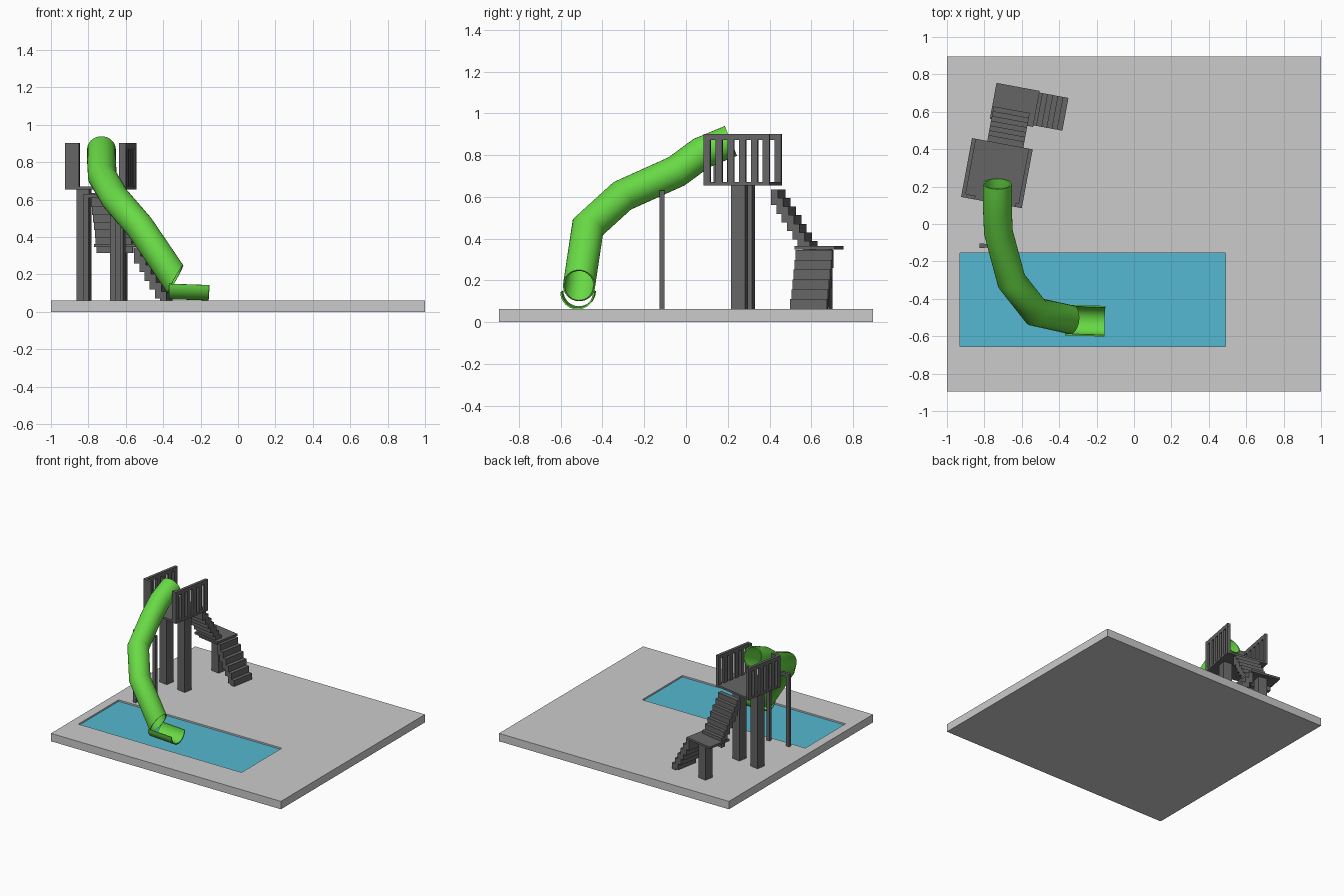
import bpy, bmesh, math
from mathutils import Vector, Matrix

if "Cube" in bpy.data.objects:
    bpy.data.objects.remove(bpy.data.objects["Cube"])


def material(name, rgb):
    m = bpy.data.materials.new(name)
    m.diffuse_color = (*rgb, 1)
    m.use_nodes = True
    m.node_tree.nodes["Principled BSDF"].inputs["Base Color"].default_value = m.diffuse_color
    return m


GREEN = material("slide_green", (0.14, 0.70, 0.06))
BLUE = material("water_blue", (0.09, 0.48, 0.64))
DARK = material("dark_grey", (0.13, 0.13, 0.13))

# Tower frame: turned about 10.5 degrees around the platform centre
TOWER = Matrix.Translation((-0.733, 0.272, 0)) @ Matrix.Rotation(math.radians(-10.5), 4, 'Z')


def finish(name, bm, mat=None):
    me = bpy.data.meshes.new(name)
    bm.to_mesh(me)
    bm.free()
    ob = bpy.data.objects.new(name, me)
    bpy.context.collection.objects.link(ob)
    if mat:
        me.materials.append(mat)
    return ob


def box(name, x, y, z, mat=None, frame=None):
    """Box from (min, max) ranges, optionally placed in the tower frame."""
    bm = bmesh.new()
    bmesh.ops.create_cube(bm, size=1)
    for v in bm.verts:
        v.co = [r[0] + (c + 0.5) * (r[1] - r[0]) for c, r in zip(v.co, (x, y, z))]
    if frame:
        bm.transform(frame)
    return finish(name, bm, mat)


def tower_box(name, x, y, z):
    return box(name, x, y, z, DARK, TOWER)


def tube(name, path, radius, mat, arc=(0, 2 * math.pi), sides=32, wall=0.008):
    """Mitred pipe along a polyline; a partial arc gives an open chute."""
    pts = [Vector(p) for p in path]
    dirs = [(b - a).normalized() for a, b in zip(pts, pts[1:])]
    side = dirs[0].cross(Vector((0, 0, 1))).normalized()
    up = side.cross(dirs[0])
    closed = arc[1] - arc[0] > 6.2
    n = sides if closed else sides + 1
    ring = []
    for i in range(n):
        a = arc[0] + (arc[1] - arc[0]) * i / sides
        ring.append(pts[0] + radius * (math.cos(a) * side + math.sin(a) * up))
    rings = [ring]
    for i, d in enumerate(dirs):
        nxt = dirs[i + 1] if i + 1 < len(dirs) else END_DIR.get(name, d)
        nor = (d + nxt).normalized()
        c = pts[i + 1]
        rings.append([p + d * ((c - p).dot(nor) / d.dot(nor)) for p in rings[-1]])
    bm = bmesh.new()
    vs = [[bm.verts.new(p) for p in r] for r in rings]
    for r0, r1 in zip(vs, vs[1:]):
        for i in range(n if closed else n - 1):
            j = (i + 1) % n
            bm.faces.new((r0[i], r1[i], r1[j], r0[j]))
    # Make every face point away from the axis
    f = next(iter(bm.faces))
    f.normal_update()
    axis = (pts[0] + pts[1]) / 2
    if f.normal.dot(f.calc_center_median() - axis) < 0:
        bmesh.ops.reverse_faces(bm, faces=bm.faces[:])
    ob = finish(name, bm, mat)
    mod = ob.modifiers.new("wall", 'SOLIDIFY')
    mod.thickness = wall
    mod.offset = -1
    bpy.ops.object.select_all(action='DESELECT')
    ob.select_set(True)
    bpy.context.view_layer.objects.active = ob
    bpy.ops.object.modifier_apply(modifier="wall")
    bpy.ops.object.shade_smooth_by_angle(angle=math.radians(40))
    return ob


# Ground slab with a shallow pool recess, and the water
slab = box("ground_slab", (-1, 1), (-0.895, 0.895), (0, 0.062))
cutter = box("pool_cutter", (-0.93, 0.49), (-0.655, -0.155), (0.03, 0.2))
cutter.hide_render = True
cut = slab.modifiers.new("pool", 'BOOLEAN')
cut.operation, cut.solver, cut.object = 'DIFFERENCE', 'EXACT', cutter
bpy.context.view_layer.objects.active = slab
bpy.ops.object.modifier_apply(modifier="pool")
bpy.data.objects.remove(cutter)
box("pool_water", (-0.93, 0.49), (-0.655, -0.155), (0.03, 0.05), BLUE)

# Platform and its two posts
tower_box("platform", (-0.165, 0.165), (-0.16, 0.16), (0.655, 0.67))
for s, label in ((-1, "left"), (1, "right")):
    c = s * 0.092
    tower_box(label + "_post", (c - 0.035, c + 0.035), (-0.035, 0.035), (0.06, 0.656))
    # Side railing: top bar and six slats
    x = sorted((s * 0.165, s * 0.143))
    tower_box(label + "_rail_bar", x, (-0.16, 0.16), (0.872, 0.902))
    for i in range(6):
        y0 = -0.16 + i * 0.0575
        tower_box(f"{label}_rail_slat_{i}", x, (y0, y0 + 0.032), (0.66, 0.88))
# Front boards either side of the slide mouth
tower_box("left_front_board", (-0.165, -0.09), (-0.16, -0.14), (0.66, 0.902))
tower_box("right_front_board", (0.128, 0.165), (-0.16, -0.14), (0.66, 0.902))

# Upper stairs, landing with post, lower stairs
for i in range(7):
    y0, top = 0.158 + i * 0.026, 0.635 - i * 0.041
    tower_box(f"upper_step_{i}", (-0.082, 0.114), (y0, y0 + 0.034), (top - 0.075, top))
tower_box("landing", (-0.09, 0.145), (0.278, 0.474), (0.348, 0.364))
tower_box("landing_post", (-0.005, 0.065), (0.365, 0.435), (0.06, 0.35))
for i in range(6):
    x0, top = 0.128 + i * 0.028, 0.345 - i * 0.047
    tower_box(f"lower_step_{i}", (x0, x0 + 0.035), (0.287, 0.465), (max(0.06, top - 0.085), top))

# Slide supports
for x, label in ((-0.812, "left"), (-0.642, "right")):
    box(label + "_slide_pole", (x - 0.013, x + 0.013), (-0.128, -0.104), (0.06, 0.63), DARK)
box("slide_crossbar", (-0.82, -0.634), (-0.126, -0.106), (0.608, 0.63), DARK)

# Tube slide ending in a mitre, then the open half-round chute
END_DIR = {"tube_slide": Vector((0.99, -0.02, -0.05))}
tube("tube_slide", [(-0.73, 0.215, 0.868), (-0.73, 0.075, 0.81), (-0.725, -0.045, 0.722),
                    (-0.655, -0.305, 0.605), (-0.525, -0.47, 0.455), (-0.335, -0.512, 0.175)],
     0.077, GREEN)
tube("slide_chute", [(-0.365, -0.513, 0.15), (-0.155, -0.52, 0.143)], 0.082, GREEN,
     arc=(math.pi, 2 * math.pi), sides=16)
